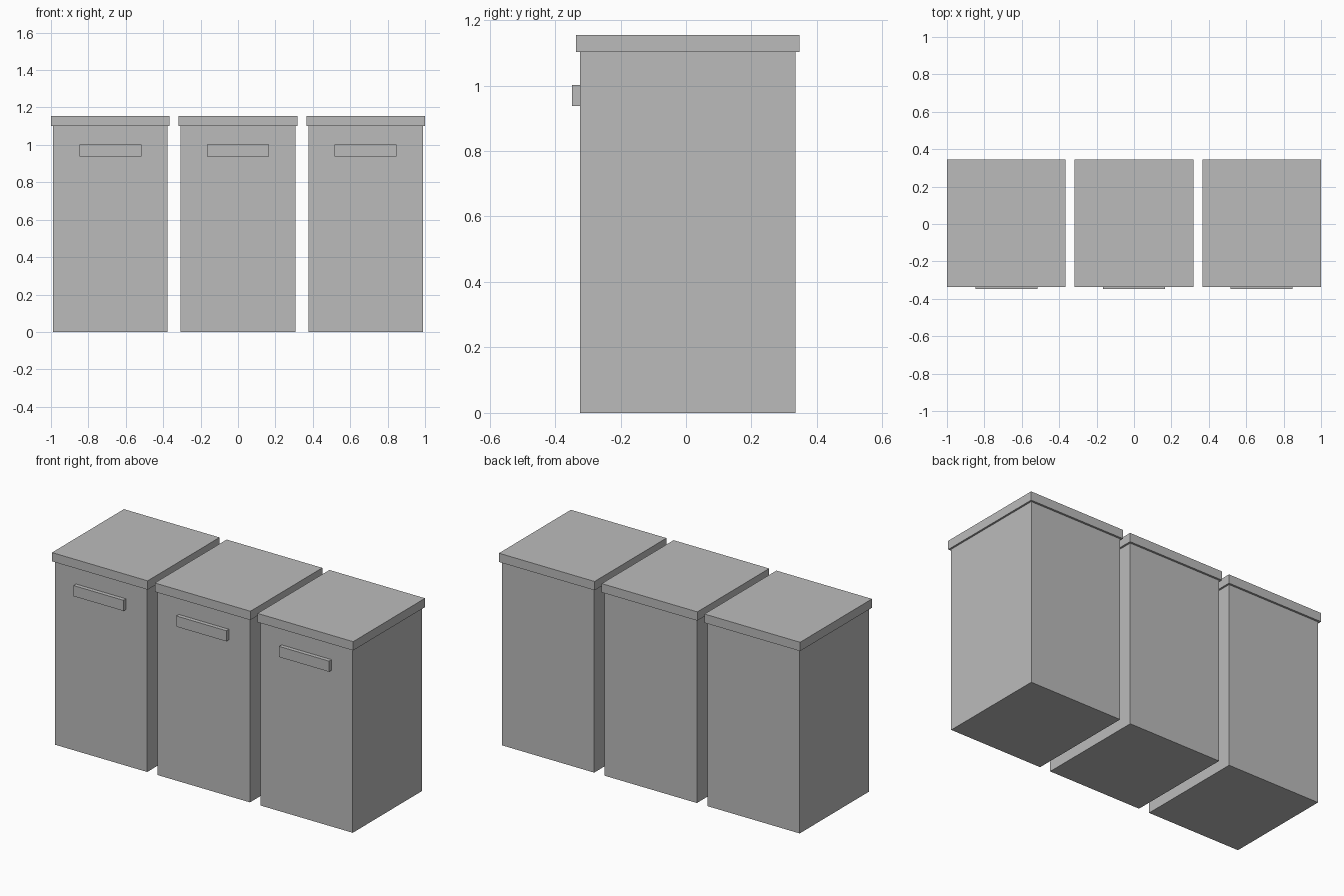
import bpy

if "Cube" in bpy.data.objects:
    bpy.data.objects.remove(bpy.data.objects["Cube"])

# Single grey finish
grey = bpy.data.materials.new("grey")
grey.diffuse_color = (0.5, 0.5, 0.5, 1)
grey.use_nodes = True
grey.node_tree.nodes["Principled BSDF"].inputs["Base Color"].default_value = grey.diffuse_color


def box(name, x, y, z):
    """Box from (min, max) ranges along each axis."""
    bpy.ops.mesh.primitive_cube_add(size=1, location=[(a + b) / 2 for a, b in (x, y, z)])
    ob = bpy.context.object
    ob.name = name
    ob.scale = [b - a for a, b in (x, y, z)]
    bpy.ops.object.transform_apply(location=False, rotation=False, scale=True)
    ob.data.materials.append(grey)
    return ob


def centred(x, width):
    return (x - width / 2, x + width / 2)


# Three identical bins side by side
for side, x in (("left", -0.6825), ("middle", 0.0), ("right", 0.6825)):
    box(side + "_bin_body", centred(x, 0.613), (-0.324, 0.334), (0, 1.102))
    box(side + "_bin_lid", centred(x, 0.635), (-0.336, 0.346), (1.102, 1.155))
    box(side + "_bin_handle", centred(x, 0.332), (-0.348, -0.324), (0.938, 1.002))
